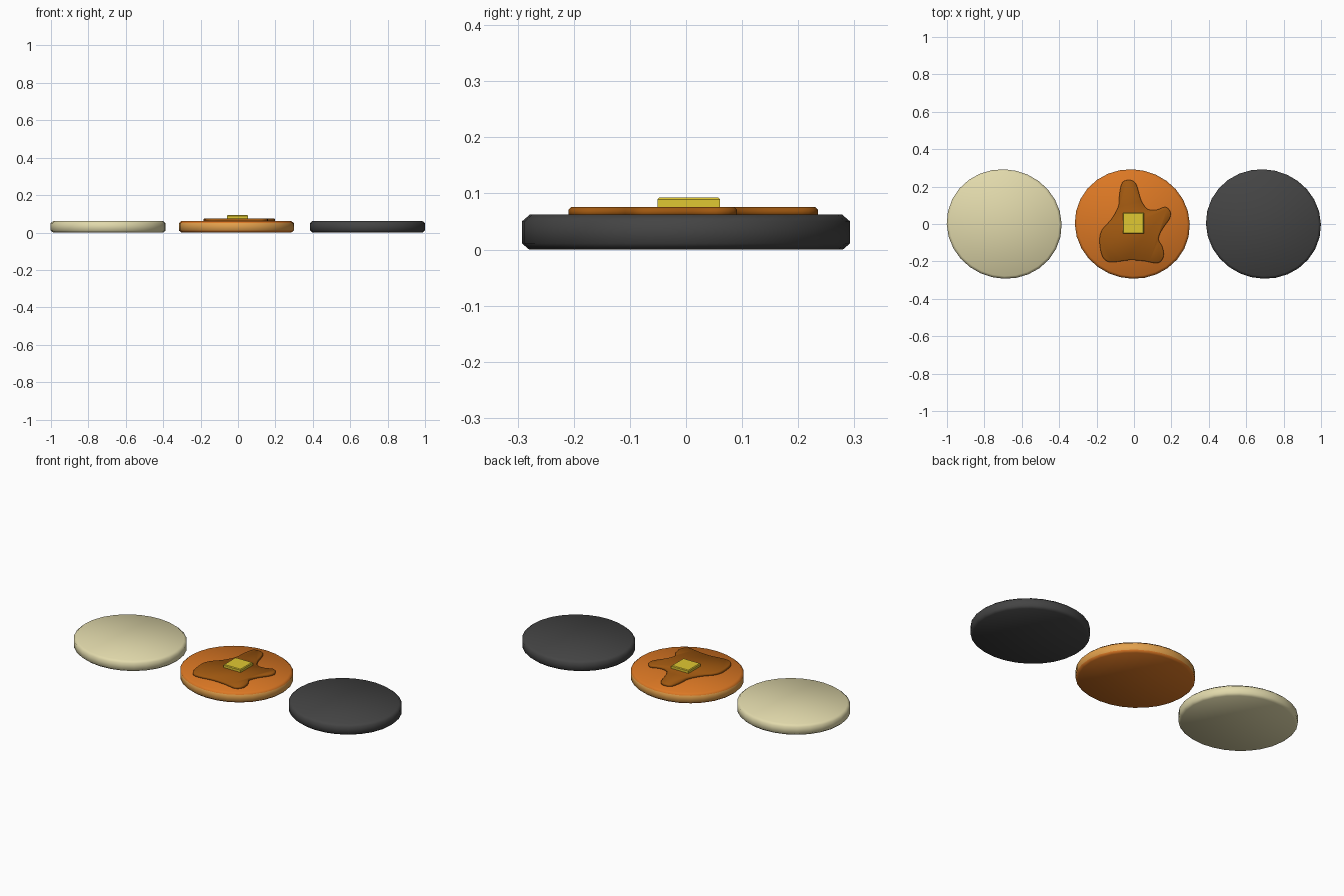
import bpy, bmesh, math
from mathutils import Vector

if "Cube" in bpy.data.objects:
    bpy.data.objects.remove(bpy.data.objects["Cube"])


def material(name, rgb):
    lin = [(c / 255 / 12.92) if c < 11 else ((c / 255 + 0.055) / 1.055) ** 2.4 for c in rgb]
    m = bpy.data.materials.new(name)
    m.diffuse_color = (*lin, 1)
    m.use_nodes = True
    m.node_tree.nodes["Principled BSDF"].inputs["Base Color"].default_value = m.diffuse_color
    return m


batter = material("pale_batter", (226, 218, 172))
burnt = material("burnt_black", (68, 68, 68))
brown = material("cooked_orange", (220, 120, 36))
golden = material("golden_rim", (226, 160, 76))
syrup_mat = material("syrup_brown", (160, 88, 16))
butter_mat = material("butter_yellow", (224, 200, 50))


def prism(name, rings, mats, smooth=True):
    """Closed solid from a stack of equal-length rings of points."""
    bm = bmesh.new()
    loops = [[bm.verts.new(p) for p in ring] for ring in rings]
    n = len(loops[0])
    for a, b in zip(loops, loops[1:]):
        for i in range(n):
            bm.faces.new((a[i], a[(i + 1) % n], b[(i + 1) % n], b[i]))
    bm.faces.new(loops[0][::-1])
    bm.faces.new(loops[-1])
    bmesh.ops.recalc_face_normals(bm, faces=bm.faces)
    for f in bm.faces:
        f.smooth = smooth
        if len(mats) > 1 and abs(f.normal.z) < 0.5:
            f.material_index = 1          # rim colour on upright faces
    me = bpy.data.meshes.new(name)
    bm.to_mesh(me)
    bm.free()
    for m in mats:
        me.materials.append(m)
    ob = bpy.data.objects.new(name, me)
    bpy.context.collection.objects.link(ob)
    return ob


# Pancakes: slightly oval discs with a bevelled rim
def pancake(name, cx, mats):
    n = 28

    def ring(inset, z):
        pts = []
        for i in range(n):
            a = 2 * math.pi * i / n
            r = 0.3 + 0.0085 * math.cos(2 * a + 0.5) - inset
            pts.append((cx + r * math.cos(a), r * math.sin(a), z))
        return pts
    prism(name, [ring(0.013, 0), ring(0.0, 0.011), ring(0, 0.05), ring(0.014, 0.062)], mats)


pancake("raw_pancake", -0.694, [batter])
pancake("cooked_pancake", -0.009, [brown, golden])
pancake("burnt_pancake", 0.692, [burnt])

# Syrup puddle: smooth closed outline through a few points
pts = [(-.022, .235), (-.062, .223), (-.078, .16), (-.083, .096), (-.12, .027),
       (-.168, -.027), (-.184, -.08), (-.174, -.16), (-.147, -.198), (-.1, -.203),
       (-.024, -.193), (.056, -.198), (.126, -.209), (.158, -.176), (.152, -.123),
       (.131, -.08), (.152, -.027), (.19, .027), (.195, .064), (.168, .091),
       (.12, .075), (.072, .08), (.04, .123), (.024, .176), (.008, .219)]
pts = [Vector(p) for p in pts]
outline = []
for i in range(len(pts)):
    p0, p1, p2, p3 = (pts[(i + k) % len(pts)] for k in (-1, 0, 1, 2))
    for t in (0, 1 / 3, 2 / 3):
        outline.append(0.5 * (2 * p1 + (p2 - p0) * t + (2 * p0 - 5 * p1 + 4 * p2 - p3) * t * t
                              + (3 * p1 - p0 - 3 * p2 + p3) * t ** 3))


def inset(pts, d):
    out = []
    for i, p in enumerate(pts):
        t = (pts[(i + 1) % len(pts)] - pts[i - 1]).normalized()
        out.append(p + Vector((-t.y, t.x)) * d)
    return out


def lift(pts, z):
    return [(p.x, p.y, z) for p in pts]


prism("syrup", [lift(outline, 0.06), lift(outline, 0.071), lift(inset(outline, 0.005), 0.076)],
      [syrup_mat])

# Butter pat: small square with chamfered top edges
def square(h, z):
    return [(-0.003 + sx * h, 0.005 + sy * h, z) for sx, sy in ((-1, -1), (1, -1), (1, 1), (-1, 1))]


prism("butter", [square(0.056, 0.074), square(0.056, 0.089), square(0.052, 0.093)],
      [butter_mat], smooth=False)
